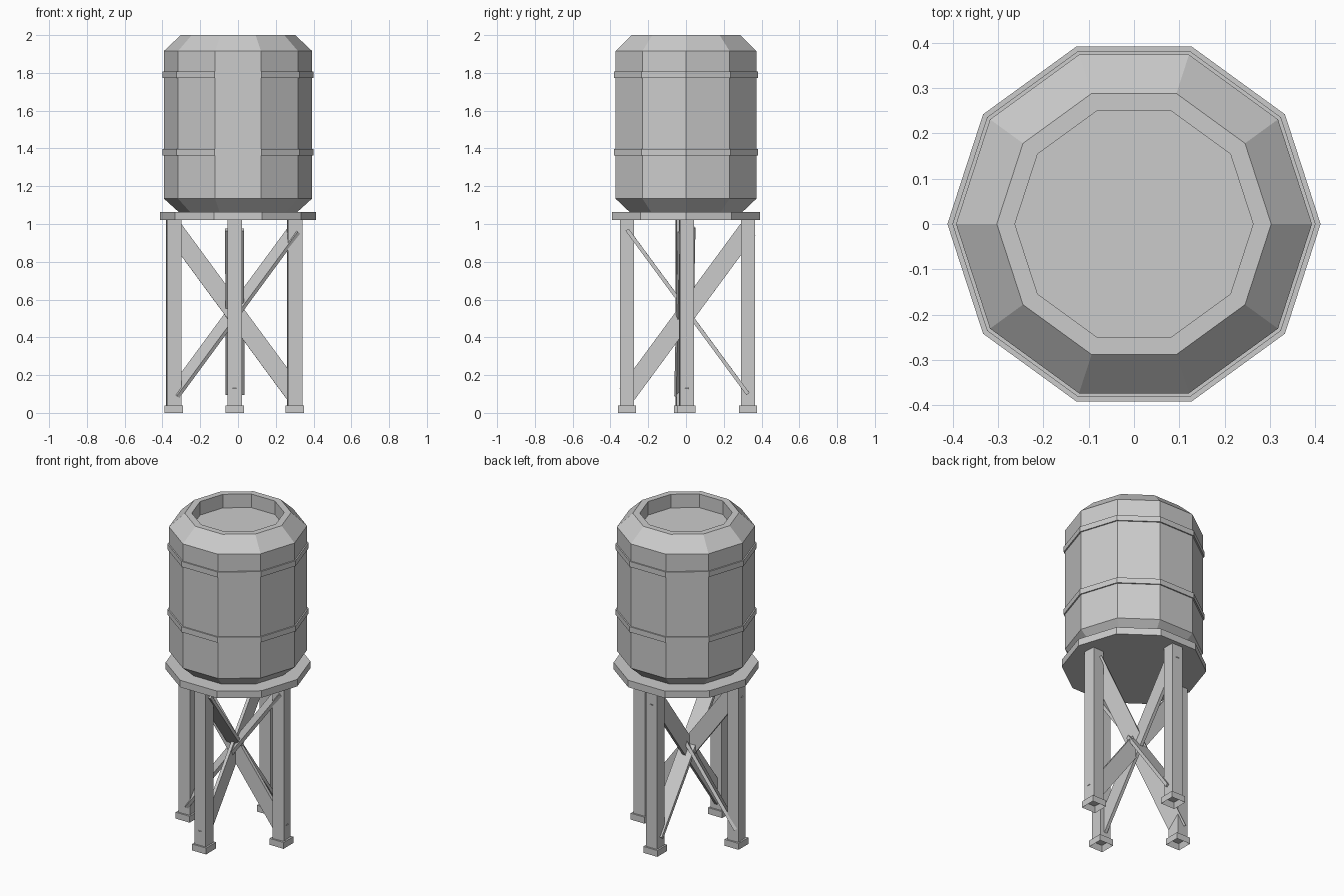
import bpy, bmesh
from math import cos, sin, radians, pi
from mathutils import Vector, Matrix

if "Cube" in bpy.data.objects:
    bpy.data.objects.remove(bpy.data.objects["Cube"])

SIDES = 10


def finish(name, bm):
    bmesh.ops.recalc_face_normals(bm, faces=bm.faces)
    me = bpy.data.meshes.new(name)
    bm.to_mesh(me)
    bm.free()
    ob = bpy.data.objects.new(name, me)
    bpy.context.collection.objects.link(ob)
    return ob


def lathe(name, profile, closed=False):
    """Ten-sided solid from (radius, z) points; a closed profile makes a ring."""
    bm = bmesh.new()
    rings = [[bm.verts.new((r * cos(2 * pi * i / SIDES), r * sin(2 * pi * i / SIDES), z))
              for i in range(SIDES)] for r, z in profile]
    pairs = list(zip(rings, rings[1:]))
    if closed:
        pairs.append((rings[-1], rings[0]))
    for a, b in pairs:
        for i in range(SIDES):
            j = (i + 1) % SIDES
            bm.faces.new((a[i], a[j], b[j], b[i]))
    if not closed:
        bm.faces.new(rings[0])
        bm.faces.new(rings[-1])
    return finish(name, bm)


def box(name, centre, size, turn=0, hollow=False):
    bm = bmesh.new()
    m = (Matrix.Translation(centre) @ Matrix.Rotation(radians(turn), 4, 'Z')
         @ Matrix.Diagonal((*size, 1)))
    bmesh.ops.create_cube(bm, size=1, matrix=m)
    if hollow:  # recess in the underside
        under = min(bm.faces, key=lambda f: f.calc_center_median().z)
        bmesh.ops.inset_region(bm, faces=[under], thickness=0.015)
        bmesh.ops.translate(bm, verts=under.verts, vec=(0, 0, size[2] * 0.9))
    return finish(name, bm)


def brace(name, start, end, width=0.1, thick=0.02, roll=0):
    """Flat bar; at roll 0 its wide side lies in the vertical plane of the bar."""
    a, b = Vector(start), Vector(end)
    along = (b - a).normalized()
    flat = along.cross(Vector((0, 0, 1))).normalized()
    wide = flat.cross(along)
    spin = Matrix.Rotation(radians(roll), 3, along)
    wide, flat = spin @ wide, spin @ flat
    m = Matrix((along * (b - a).length, wide * width, flat * thick)).transposed().to_4x4()
    bm = bmesh.new()
    bmesh.ops.create_cube(bm, size=1, matrix=Matrix.Translation((a + b) / 2) @ m)
    return finish(name, bm)


# Tank with chamfered ends and a recessed lid
lathe("tank", [(0.31, 1.06), (0.393, 1.135), (0.393, 1.915), (0.303, 2.0),
               (0.263, 2.0), (0.263, 1.915)])

# Hoops around the tank
for name, z in (("lower_hoop", 1.38), ("upper_hoop", 1.79)):
    lathe(name, [(0.385, z - 0.017), (0.401, z - 0.017),
                 (0.401, z + 0.017), (0.385, z + 0.017)], closed=True)

# Platform
lathe("platform", [(0.412, 1.02), (0.412, 1.064)])

# Legs with hollow feet
legs = {"left": (-0.34, -0.015, 4), "right": (0.30, 0.003, 4),
        "front": (-0.018, -0.312, 0), "back": (-0.016, 0.328, 0)}
for side, (x, y, turn) in legs.items():
    box(side + "_leg", (x, y, 0.53), (0.076, 0.076, 0.99), turn)
    box(side + "_foot", (x, y, 0.02), (0.097, 0.097, 0.04), 0, hollow=True)

# Crossed braces between opposite legs
for top, bottom, roll in (("left", "right", 0), ("right", "left", 58),
                          ("back", "front", 0), ("front", "back", 90)):
    brace(f"{top}_brace", (*legs[top][:2], 0.97), (*legs[bottom][:2], 0.10), roll=roll)
